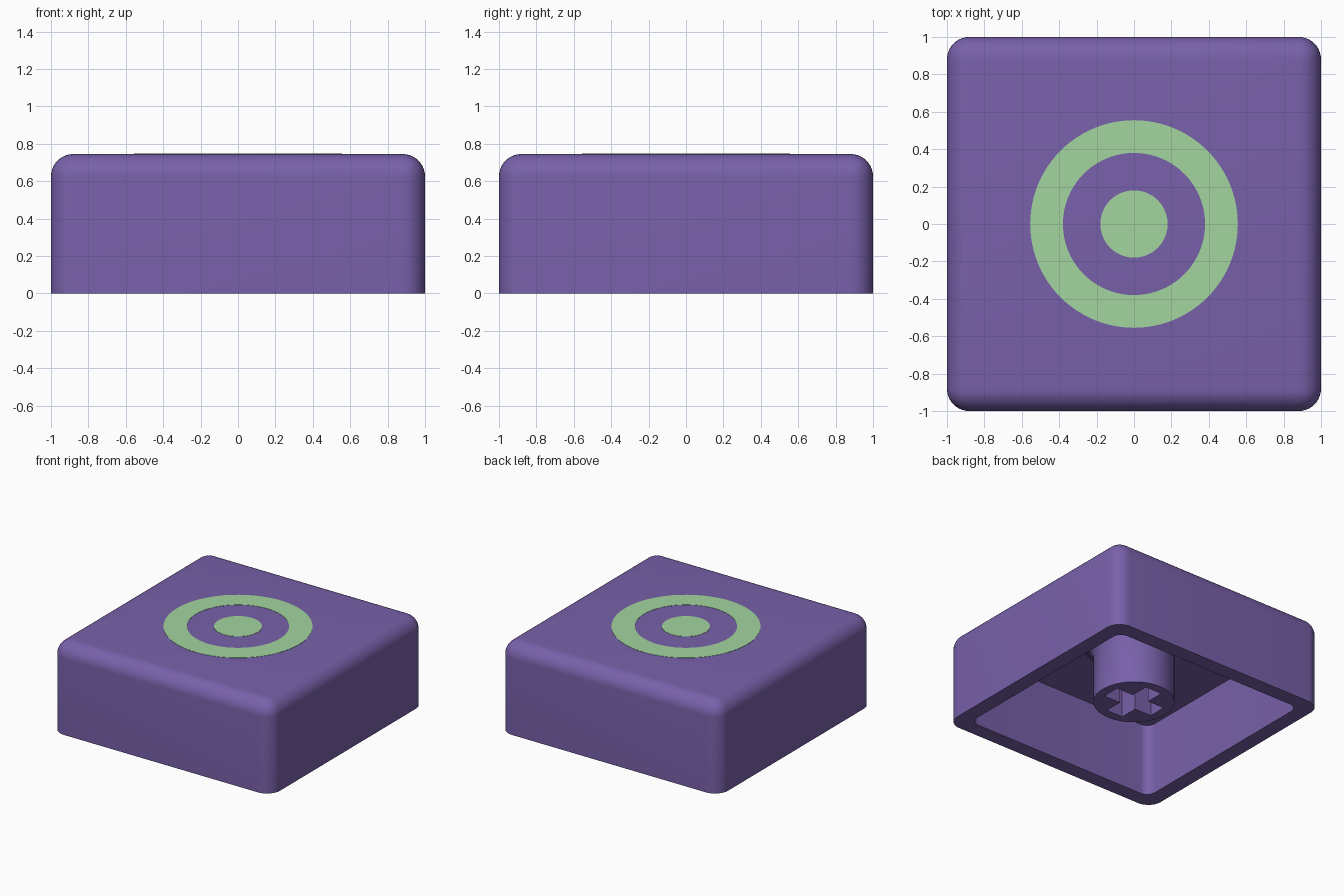
import bpy
import bmesh
from math import pi, radians, sin, cos
from mathutils import Matrix

default = bpy.data.objects.get("Cube")
if default:
    bpy.data.objects.remove(default, do_unlink=True)

HEIGHT = 0.745
CEILING = 0.6


def material(name, colour):
    mat = bpy.data.materials.new(name)
    mat.use_nodes = True
    mat.diffuse_color = (*colour, 1)
    mat.node_tree.nodes["Principled BSDF"].inputs["Base Color"].default_value = (*colour, 1)
    return mat


purple = material("purple plastic", (0.188, 0.119, 0.402))
green = material("pale green print", (0.361, 0.665, 0.352))


def finish(name, bm, mat):
    bmesh.ops.recalc_face_normals(bm, faces=bm.faces)
    mesh = bpy.data.meshes.new(name)
    bm.to_mesh(mesh)
    bm.free()
    mesh.materials.append(mat)
    obj = bpy.data.objects.new(name, mesh)
    bpy.context.collection.objects.link(obj)
    return obj


def select(obj):
    bpy.ops.object.select_all(action="DESELECT")
    obj.select_set(True)
    bpy.context.view_layer.objects.active = obj


def smooth(obj):
    select(obj)
    bpy.ops.object.shade_smooth_by_angle(angle=radians(30))


def box(bm, sx, sy, z0, z1):
    """Add a box centred on the z axis."""
    mat = Matrix.Translation((0, 0, (z0 + z1) / 2)) @ Matrix.Diagonal((sx, sy, z1 - z0, 1))
    bmesh.ops.create_cube(bm, size=1, matrix=mat)


def rounded_box(name, half, z0, z1, radius, round_top):
    """Square block with rounded corners and, if wanted, a rounded top edge."""
    bm = bmesh.new()
    box(bm, 2 * half, 2 * half, z0, z1)
    edges = []
    for edge in bm.edges:
        za, zb = (v.co.z for v in edge.verts)
        upright = abs(za - zb) > 0.01
        if upright or (round_top and min(za, zb) > (z0 + z1) / 2):
            edges.append(edge)
    bmesh.ops.bevel(bm, geom=edges, offset=radius, segments=10, profile=0.5, affect="EDGES")
    return finish(name, bm, purple)


def lathe(name, profile, mat, steps, closed=False):
    """Spin (radius, z) points around the z axis."""
    bm = bmesh.new()
    rings = [[bm.verts.new((r * cos(2 * pi * i / steps), r * sin(2 * pi * i / steps), z))
              for i in range(steps)] for r, z in profile]
    pairs = list(zip(rings, rings[1:]))
    if closed:
        pairs.append((rings[-1], rings[0]))
    else:
        bm.faces.new(rings[0])
        bm.faces.new(rings[-1])
    for a, b in pairs:
        for i in range(steps):
            j = (i + 1) % steps
            bm.faces.new((a[i], a[j], b[j], b[i]))
    return finish(name, bm, mat)


def cut(obj, cutter):
    cutter.hide_render = True
    mod = obj.modifiers.new("cut", "BOOLEAN")
    mod.operation = "DIFFERENCE"
    mod.solver = "EXACT"
    mod.object = cutter
    select(obj)
    bpy.ops.object.modifier_apply(modifier=mod.name)
    bpy.data.objects.remove(cutter, do_unlink=True)


# Hollow cap shell, open underneath
shell = rounded_box("cap_shell", 1, 0, HEIGHT, 0.12, True)
cut(shell, rounded_box("cavity_cutter", 0.875, -0.2, CEILING, 0.076, False))
smooth(shell)

# Mounting stem, flared where it meets the ceiling
stem = lathe("stem", [(0.305, 0.11), (0.305, CEILING - 0.09),
                      (0.33, CEILING - 0.04), (0.395, CEILING), (0.395, CEILING + 0.04)],
             purple, 64)

# Cross-shaped socket in the stem
for sx, sy in ((0.456, 0.15), (0.15, 0.456)):
    bm = bmesh.new()
    box(bm, sx, sy, 0, 0.55)
    cut(stem, finish("socket_cutter", bm, purple))
smooth(stem)

# Printed target on the top face
low, high = HEIGHT - 0.002, HEIGHT + 0.002
lathe("target_dot", [(0.18, low), (0.18, high)], green, 64)
lathe("target_ring", [(0.38, low), (0.555, low), (0.555, high), (0.38, high)],
      green, 96, closed=True)
